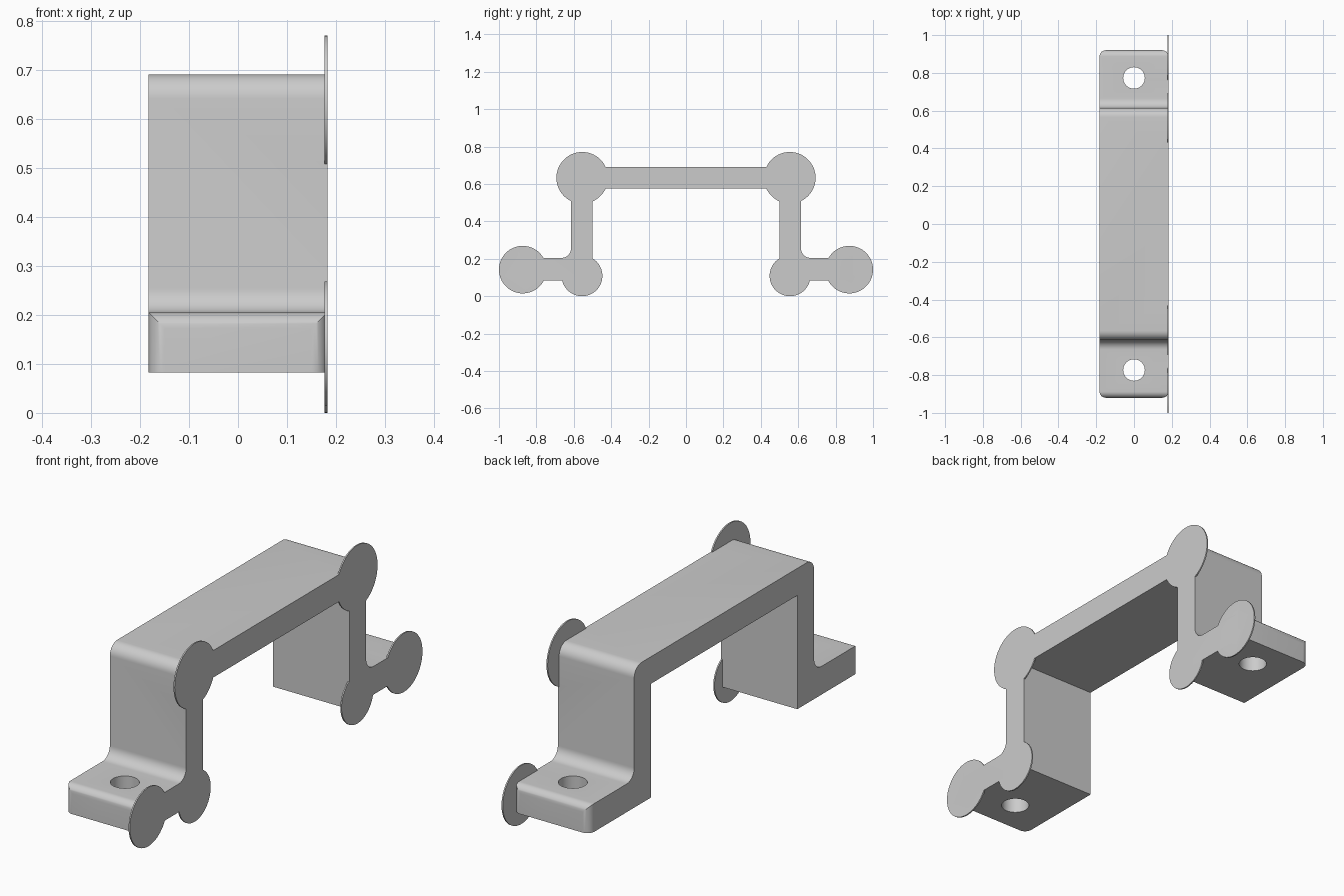
import bpy, bmesh
from math import sin, cos, pi, radians
from mathutils import Vector

cube = bpy.data.objects.get("Cube")
if cube:
    bpy.data.objects.remove(cube)

grey = bpy.data.materials.new("light grey")
grey.use_nodes = True
colour = (0.6, 0.6, 0.6, 1)
grey.diffuse_color = colour
grey.node_tree.nodes["Principled BSDF"].inputs["Base Color"].default_value = colour

HALF = 0.1825            # half width of the bracket
END = 0.92               # tip of each foot
BASE, FOOT = 0.083, 0.205
UNDER, TOP = 0.575, 0.692
INNER, OUTER = 0.5, 0.615


def rounded(points, steps=10):
    """Replace each (a, b, radius) right-angled corner by an arc."""
    out = []
    for i, (a, b, r) in enumerate(points):
        p = Vector((a, b))
        if r == 0:
            out.append(p)
            continue
        u = (Vector(points[i - 1][:2]) - p).normalized()
        v = (Vector(points[(i + 1) % len(points)][:2]) - p).normalized()
        for k in range(steps + 1):
            t = k / steps * pi / 2
            out.append(p + r * (u * (1 - sin(t)) + v * (1 - cos(t))))
    return out


def circle(a, b, r, n=64):
    return [Vector((a + r * cos(2 * pi * k / n), b + r * sin(2 * pi * k / n))) for k in range(n)]


def prism(name, outline, axis, lo, hi):
    """Extrude an outline along x (outline in y, z) or z (outline in x, y)."""
    bm = bmesh.new()
    place = (lambda p, d: (d, p.x, p.y)) if axis == "x" else (lambda p, d: (p.x, p.y, d))
    face = bm.faces.new([bm.verts.new(place(p, lo)) for p in outline])
    new = bmesh.ops.extrude_face_region(bm, geom=[face])["geom"]
    shift = Vector(place(Vector((0, 0)), hi - lo))
    bmesh.ops.translate(bm, vec=shift, verts=[g for g in new if isinstance(g, bmesh.types.BMVert)])
    bmesh.ops.recalc_face_normals(bm, faces=bm.faces)
    mesh = bpy.data.meshes.new(name)
    bm.to_mesh(mesh)
    bm.free()
    mesh.materials.append(grey)
    obj = bpy.data.objects.new(name, mesh)
    bpy.context.collection.objects.link(obj)
    return obj


def boolean(target, tool, operation):
    bpy.context.view_layer.objects.active = target
    mod = target.modifiers.new(operation, "BOOLEAN")
    mod.operation, mod.object, mod.solver = operation, tool, "EXACT"
    bpy.ops.object.modifier_apply(modifier=mod.name)
    bpy.data.objects.remove(tool)


# Bracket: half profile, mirrored to the other side
half = [(INNER, UNDER, 0), (INNER, BASE, 0), (END, BASE, 0),
        (END, FOOT, 0.033), (OUTER, FOOT, 0.05), (OUTER, TOP, 0.05)]
profile = half + [(-y, z, r) for y, z, r in reversed(half)]
bracket = prism("bracket", rounded(profile), "x", -HALF, HALF)

# Rounded foot corners in plan
plan = [(sx * HALF, sy * END, 0.033) for sx, sy in ((-1, -1), (1, -1), (1, 1), (-1, 1))]
boolean(bracket, prism("plan_cutter", rounded(plan), "z", -1, 2), "INTERSECT")

# Screw holes
for side in (-1, 1):
    boolean(bracket, prism("hole_cutter", circle(0, side * 0.773, 0.057), "z", -1, 0.4), "DIFFERENCE")

# Thin corner discs, flush with one side face
for y, z, r in ((0.873, 0.142, 0.127), (0.556, 0.109, 0.109), (0.555, 0.633, 0.138)):
    for side in (-1, 1):
        boolean(bracket, prism("corner_disc", circle(side * y, z, r), "x", HALF - 0.006, HALF), "UNION")

# Smooth curved faces, crisp edges
bpy.ops.object.select_all(action="DESELECT")
bracket.select_set(True)
bpy.context.view_layer.objects.active = bracket
bpy.ops.object.shade_smooth_by_angle(angle=radians(30))
